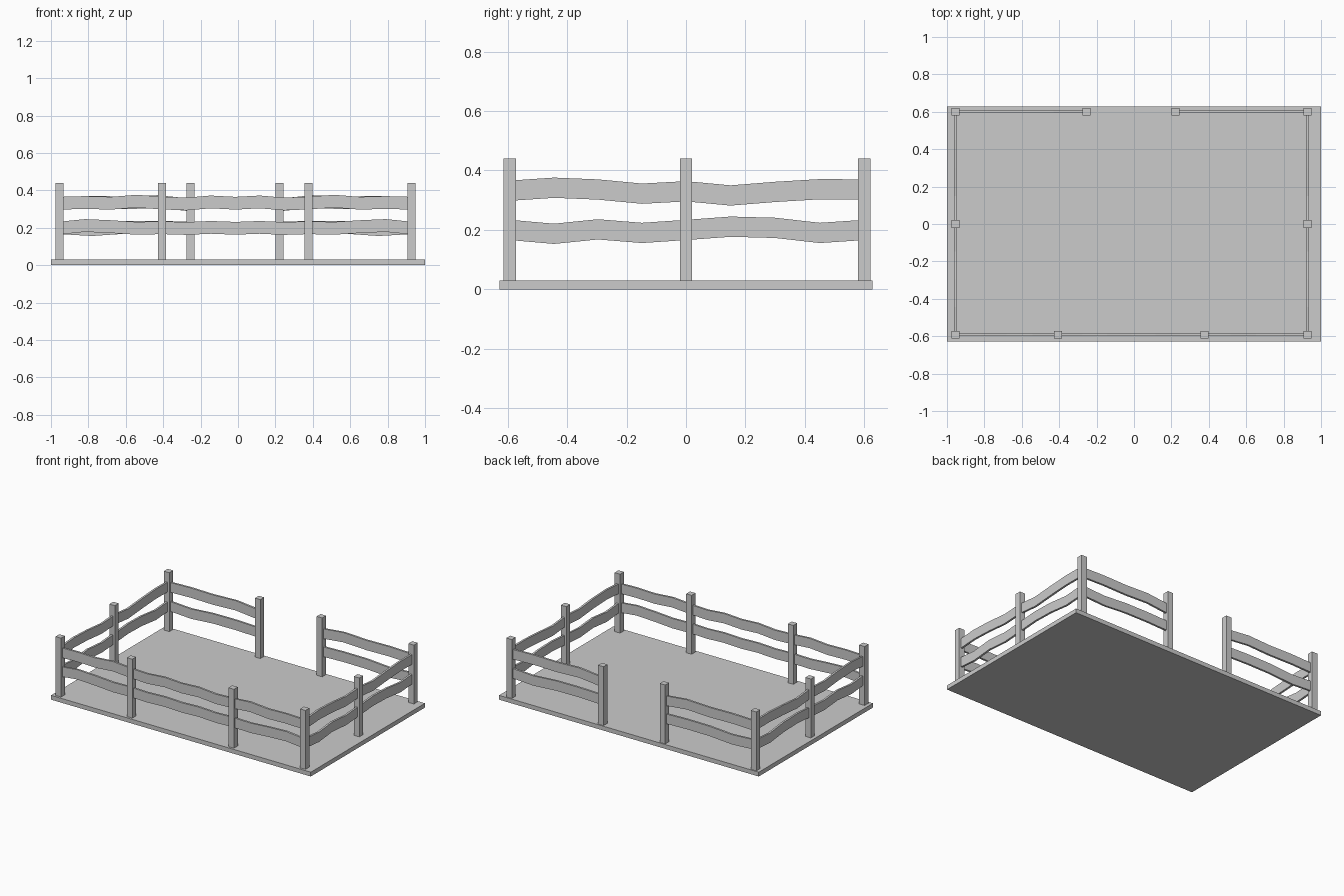
import bpy, bmesh

if "Cube" in bpy.data.objects:
    bpy.data.objects.remove(bpy.data.objects["Cube"])

def box(name, center, size):
    bm = bmesh.new()
    bmesh.ops.create_cube(bm, size=1)
    for v in bm.verts:
        v.co = [c + k * s for c, k, s in zip(center, v.co, size)]
    return finish(name, bm)

def finish(name, bm):
    bmesh.ops.recalc_face_normals(bm, faces=bm.faces)
    me = bpy.data.meshes.new(name)
    bm.to_mesh(me)
    bm.free()
    ob = bpy.data.objects.new(name, me)
    bpy.context.collection.objects.link(ob)
    return ob

def rail(name, a, b, mids, height=0.068, thick=0.014):
    """Wavy plank from post a to post b; mids are centre heights at even stations."""
    bm = bmesh.new()
    along_x = abs(b[0] - a[0]) > abs(b[1] - a[1])
    n = len(mids) - 1
    rings = []
    for i, z in enumerate(mids):
        x = a[0] + (b[0] - a[0]) * i / n
        y = a[1] + (b[1] - a[1]) * i / n
        ring = []
        for s, t in ((-1, -1), (1, -1), (1, 1), (-1, 1)):
            o = s * thick / 2
            p = (x, y + o) if along_x else (x + o, y)
            ring.append(bm.verts.new((*p, z + t * height / 2)))
        rings.append(ring)
    for r, q in zip(rings, rings[1:]):
        for k in range(4):
            bm.faces.new((r[k], r[(k + 1) % 4], q[(k + 1) % 4], q[k]))
    bm.faces.new(rings[0])
    bm.faces.new(rings[-1])
    return finish(name, bm)

# Ground slab
box("base", (0, 0, 0.015), (2, 1.256, 0.03))

# Posts
L, R, F, B = -0.955, 0.928, -0.592, 0.6
FL, FR, BL, BR = -0.406, 0.377, -0.254, 0.222
posts = [(L, F), (FL, F), (FR, F), (R, F), (L, 0), (R, 0),
         (L, B), (BL, B), (BR, B), (R, B)]
for i, (x, y) in enumerate(posts):
    box(f"post_{i}", (x, y, 0.23), (0.042, 0.042, 0.42))

# Side rails
for side, x in (("left", L), ("right", R)):
    rail(side + "_front_upper_rail", (x, F), (x, 0), (.332, .342, .336, .322, .330))
    rail(side + "_front_lower_rail", (x, F), (x, 0), (.200, .187, .202, .190, .200))
    rail(side + "_back_upper_rail", (x, 0), (x, B), (.330, .316, .328, .337, .336))
    rail(side + "_back_lower_rail", (x, 0), (x, B), (.200, .211, .207, .190, .200))

# Front and back rails, outer sections mirrored left to right
outer_up, outer_low = (.331, .335, .331, .342, .332), (.198, .212, .206, .197, .200)
back_up, back_low = (.331, .336, .333, .340, .322), (.200, .190, .202, .203, .198)
for side, corner, f, b in (("left", L, FL, BL), ("right", R, FR, BR)):
    rail(f"front_{side}_upper_rail", (corner, F), (f, F), outer_up)
    rail(f"front_{side}_lower_rail", (corner, F), (f, F), outer_low)
    rail(f"back_{side}_upper_rail", (corner, B), (b, B), back_up)
    rail(f"back_{side}_lower_rail", (corner, B), (b, B), back_low)
rail("front_middle_upper_rail", (FL, F), (FR, F), (.332, .327, .338, .331, .338, .327, .332))
rail("front_middle_lower_rail", (FL, F), (FR, F), (.200, .196, .202, .197, .202, .196, .200))
